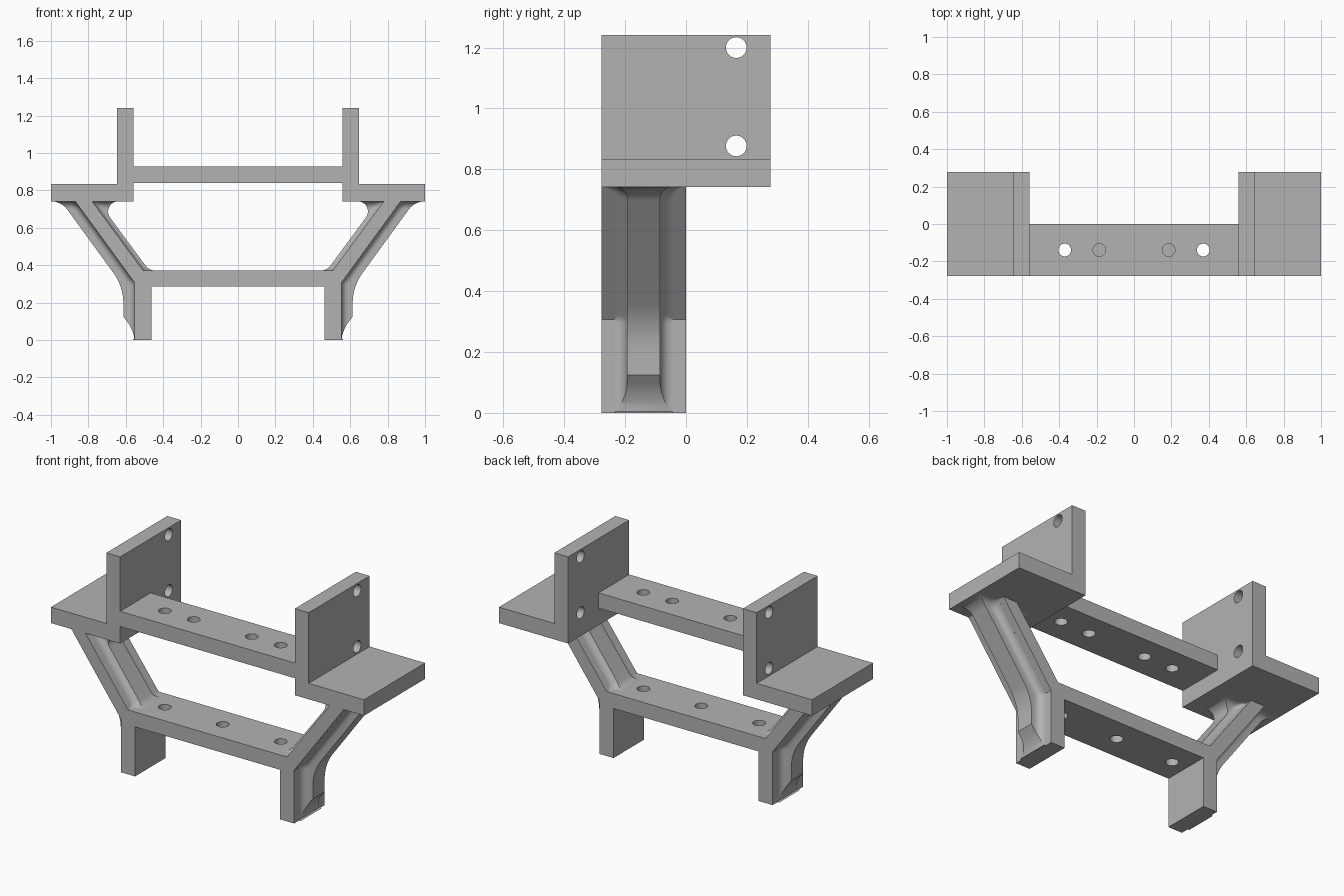
import bpy, bmesh, math
from mathutils import Vector

old = bpy.data.objects.get("Cube")
if old:
    bpy.data.objects.remove(old, do_unlink=True)

grey = bpy.data.materials.new("light grey")
grey.use_nodes = True
grey.diffuse_color = (0.45, 0.45, 0.45, 1)
grey.node_tree.nodes["Principled BSDF"].inputs["Base Color"].default_value = grey.diffuse_color

HALF = 0.278           # half depth of the shelves
SHELF = 0.742          # underside of the shelves
BAR_TOP = 0.372        # top of the lower bar
MID = -HALF / 2        # centre of the front frame
HOLE = 0.034


def finish(name, bm):
    bmesh.ops.remove_doubles(bm, verts=bm.verts, dist=1e-5)
    bmesh.ops.recalc_face_normals(bm, faces=bm.faces)
    mesh = bpy.data.meshes.new(name)
    bm.to_mesh(mesh)
    bm.free()
    mesh.materials.append(grey)
    obj = bpy.data.objects.new(name, mesh)
    bpy.context.collection.objects.link(obj)
    return obj


def activate(obj):
    bpy.ops.object.select_all(action='DESELECT')
    obj.select_set(True)
    bpy.context.view_layer.objects.active = obj


def extrude(name, outline, y0, y1):
    """Extrude an (x, z) outline from y0 to y1."""
    bm = bmesh.new()
    face = bm.faces.new([bm.verts.new((x, y0, z)) for x, z in outline])
    ext = bmesh.ops.extrude_face_region(bm, geom=[face])
    moved = [v for v in ext["geom"] if isinstance(v, bmesh.types.BMVert)]
    bmesh.ops.translate(bm, verts=moved, vec=(0, y1 - y0, 0))
    return finish(name, bm)


def drill(obj, centres, axis):
    """Cut round through holes along the x or z axis."""
    for centre in centres:
        turn = (0, math.pi / 2, 0) if axis == 'x' else (0, 0, 0)
        bpy.ops.mesh.primitive_cylinder_add(vertices=32, radius=HOLE, depth=0.3,
                                            location=centre, rotation=turn)
        cutter = bpy.context.object
        cutter.hide_render = True
        cutter.data.materials.append(grey)
        mod = obj.modifiers.new("hole", 'BOOLEAN')
        mod.object, mod.operation, mod.solver = cutter, 'DIFFERENCE', 'EXACT'
        activate(obj)
        bpy.ops.object.modifier_apply(modifier=mod.name)
        bpy.data.objects.remove(cutter, do_unlink=True)


def smooth(obj):
    activate(obj)
    bpy.ops.object.shade_smooth_by_angle(angle=math.radians(30))


def rounded(corners, steps=12):
    """Path through (x, z, tangent length) corners, each rounded by a true arc."""
    path = []
    for i, (x, z, t) in enumerate(corners):
        p = Vector((x, z))
        if not t:
            path.append(p)
            continue
        u = (Vector(corners[i - 1][:2]) - p).normalized()
        v = (Vector(corners[i + 1][:2]) - p).normalized()
        w = math.sin(u.angle(v) / 2)
        for k in range(steps + 1):
            s = k / steps
            a, b, c = (1 - s) ** 2, 2 * s * (1 - s) * w, s * s
            path.append(((p + u * t) * a + p * b + (p + v * t) * c) / (a + b + c))
    return path


def rib(name, path, wall, foot=None, width=0.054, r=0.04, steps=6):
    """Loft a rib standing off a wall, with hollow fillets along its sides."""
    def flare(gap):
        return r - math.sqrt(max(0, r * r - (r - gap) ** 2)) if gap < r else 0

    bm = bmesh.new()
    rings = []
    for x, z in path:
        base = wall(z)
        depth, side = abs(x - base), (1 if x >= base else -1)
        half = width + flare(max(0, SHELF - z))
        if foot is not None:
            half = max(half, width + flare(max(0, z - foot)))
        top = math.acos(max(0, 1 - depth / r))
        section = [(half + r, -0.01)]
        for k in range(steps + 1):
            a = top * k / steps
            section.append((half + r * (1 - math.sin(a)), r * (1 - math.cos(a))))
        section.append((section[-1][0], depth))
        full = section + [(-l, d) for l, d in reversed(section)]
        rings.append([bm.verts.new((base + side * d, MID + l, z)) for l, d in full])
    n = len(rings[0])
    for a, b in zip(rings, rings[1:]):
        for k in range(n):
            j = (k + 1) % n
            bm.faces.new((a[k], a[j], b[j], b[k]))
    bm.faces.new(rings[0])
    bm.faces.new(rings[-1])
    obj = finish(name, bm)
    mod = obj.modifiers.new("both sides", 'MIRROR')
    mod.use_mirror_merge = False
    activate(obj)
    bpy.ops.object.modifier_apply(modifier=mod.name)
    smooth(obj)


# Front frame: legs, slanted arms and lower bar in one outline
side = [(0.463, 0.286), (0.463, 0), (0.553, 0), (0.553, 0.307),
        (0.87, SHELF), (0.78, SHELF), (0.507, BAR_TOP)]
frame = extrude("leg_frame", side + [(-x, z) for x, z in reversed(side)], -HALF, 0)
drill(frame, [(x, MID, 0.33) for x in (-0.37, 0, 0.37)], 'z')
smooth(frame)

# Upper bar
bar = extrude("upper_bar", [(-0.558, 0.84), (0.558, 0.84), (0.558, 0.928), (-0.558, 0.928)],
              -HALF, 0)
drill(bar, [(x, MID, 0.884) for x in (-0.37, -0.185, 0.185, 0.37)], 'z')
smooth(bar)

# Shelves with upright plates
bracket = [(0.558, SHELF), (1, SHELF), (1, 0.834), (0.646, 0.834), (0.646, 1.242), (0.558, 1.242)]
for name, s in (("left_bracket", 1), ("right_bracket", -1)):
    obj = extrude(name, [(s * x, z) for x, z in bracket], -HALF, HALF)
    drill(obj, [(s * 0.602, 0.165, z) for z in (0.877, 1.2)], 'x')
    smooth(obj)

# Stiffening ribs outside and inside the arms
rib("outer_ribs",
    rounded([(0.553, 0, 0), (0.563, 0.06, 0.05), (0.613, 0.125, 0),
             (0.613, 0.286, 0.09), (0.945, SHELF, 0.055), (1, SHELF, 0)]),
    lambda z: 0.553 + 0.729 * max(0, z - 0.307))
rib("inner_ribs",
    rounded([(0.445, BAR_TOP, 0), (0.475, BAR_TOP, 0.03),
             (0.748, SHELF, 0.108), (0.64, SHELF, 0)]),
    lambda z: 0.507 + 0.738 * (z - BAR_TOP), foot=BAR_TOP)
